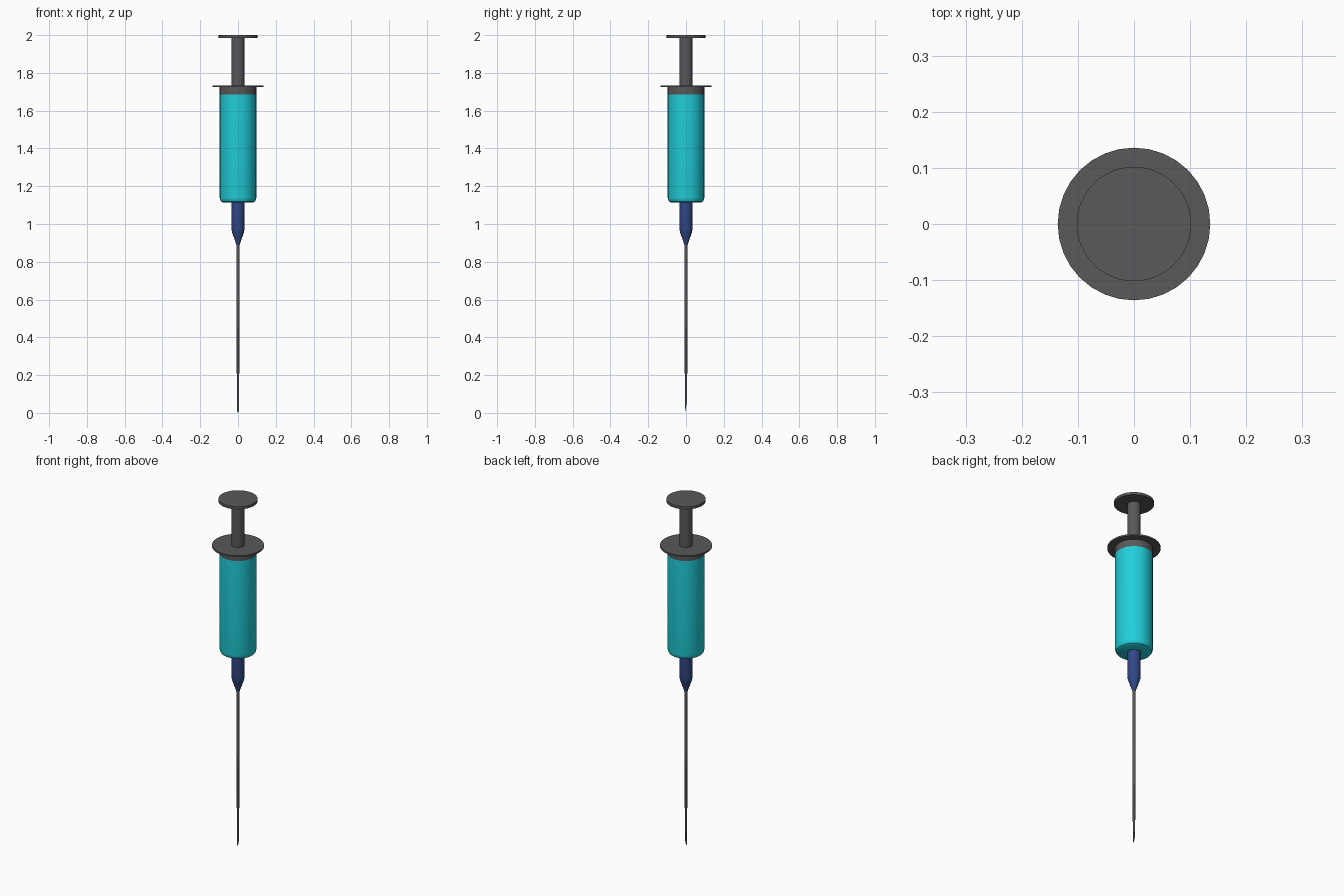
import bpy, bmesh, math

if "Cube" in bpy.data.objects:
    bpy.data.objects.remove(bpy.data.objects["Cube"])


def material(name, rgb):
    m = bpy.data.materials.new(name)
    m.diffuse_color = (*rgb, 1)
    m.use_nodes = True
    m.node_tree.nodes["Principled BSDF"].inputs["Base Color"].default_value = m.diffuse_color
    return m


GREY = material("dark_grey", (0.10, 0.10, 0.10))
CYAN = material("cyan", (0.015, 0.62, 0.70))
BLUE = material("blue", (0.03, 0.065, 0.24))


def lathe(name, profile, mat, sides=32, slant=0.0):
    """Closed solid of revolution from (radius, z) points, bottom to top.
    slant lifts the back of the lowest ring to cut it at an angle."""
    bm = bmesh.new()
    rings = []
    for i, (r, z) in enumerate(profile):
        ring = []
        for k in range(sides):
            a = 2 * math.pi * k / sides
            lift = slant * (1 + math.sin(a)) / 2 if i == 0 else 0
            ring.append(bm.verts.new((r * math.cos(a), r * math.sin(a), z + lift)))
        rings.append(ring)
    for lo, hi in zip(rings, rings[1:]):
        for k in range(sides):
            n = (k + 1) % sides
            bm.faces.new((lo[k], lo[n], hi[n], hi[k]))
    bm.faces.new(rings[0][::-1])
    bm.faces.new(rings[-1])
    mesh = bpy.data.meshes.new(name)
    bm.to_mesh(mesh)
    bm.free()
    mesh.materials.append(mat)
    ob = bpy.data.objects.new(name, mesh)
    bpy.context.collection.objects.link(ob)
    bpy.ops.object.select_all(action='DESELECT')
    ob.select_set(True)
    bpy.context.view_layer.objects.active = ob
    bpy.ops.object.shade_smooth_by_angle(angle=math.radians(30))
    return ob


# Needle with an angled tip
lathe("needle", [(0.006, 0.0), (0.0065, 0.15), (0.008, 0.90)], GREY, 16, slant=0.06)

# Coloured hub tapering onto the needle
lathe("needle_hub", [(0.009, 0.89), (0.031, 0.955), (0.034, 0.97), (0.034, 1.125)], BLUE)

# Filled barrel with a rounded lower edge
lathe("barrel", [(0.078, 1.113), (0.090, 1.119), (0.095, 1.128),
                 (0.097, 1.14), (0.097, 1.685)], CYAN)

# Barrel collar and finger flange
lathe("collar", [(0.097, 1.685), (0.097, 1.727)], GREY)
lathe("finger_flange", [(0.136, 1.725), (0.136, 1.734)], GREY)

# Plunger rod and thumb disc
lathe("plunger_rod", [(0.034, 1.73), (0.034, 1.99)], GREY)
lathe("thumb_disc", [(0.102, 1.985), (0.102, 2.0)], GREY, 48)
